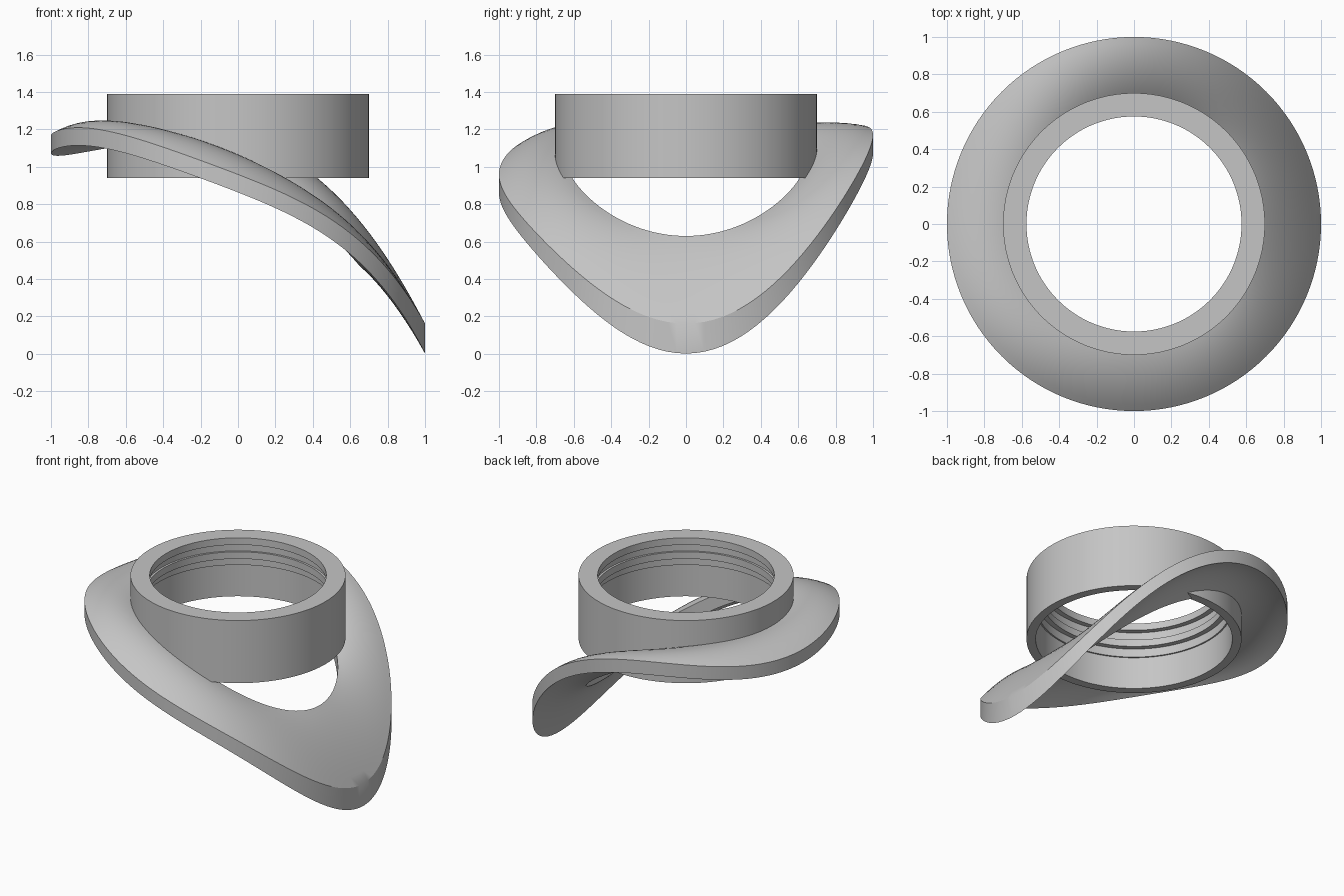
import bpy, bmesh
from math import sin, cos, pi, radians

cube = bpy.data.objects.get("Cube")
if cube:
    bpy.data.objects.remove(cube, do_unlink=True)

SEGMENTS = 128

grey = bpy.data.materials.new("plain grey")
grey.use_nodes = True
colour = (0.56, 0.56, 0.56, 1)
grey.diffuse_color = colour
grey.node_tree.nodes["Principled BSDF"].inputs["Base Color"].default_value = colour


def revolve(name, section):
    """Sweep a closed (radius, z) section, which may vary with angle, round z."""
    bm = bmesh.new()
    loops = []
    for i in range(SEGMENTS):
        a = 2 * pi * i / SEGMENTS
        loops.append([bm.verts.new((r * cos(a), r * sin(a), z)) for r, z in section(a)])
    for i, here in enumerate(loops):
        there = loops[(i + 1) % SEGMENTS]
        for j in range(len(here)):
            k = (j + 1) % len(here)
            bm.faces.new((here[j], there[j], there[k], here[k]))
    bmesh.ops.recalc_face_normals(bm, faces=bm.faces)
    mesh = bpy.data.meshes.new(name)
    bm.to_mesh(mesh)
    bm.free()
    mesh.materials.append(grey)
    obj = bpy.data.objects.new(name, mesh)
    bpy.context.collection.objects.link(obj)
    bpy.ops.object.select_all(action='DESELECT')
    obj.select_set(True)
    bpy.context.view_layer.objects.active = obj
    bpy.ops.object.shade_smooth_by_angle(angle=radians(30))
    return obj


# Collar: straight outer wall, stepped and grooved bore
def collar_section(a):
    return [(0.70, 0.94), (0.70, 1.39), (0.575, 1.39), (0.575, 1.34),
            (0.61, 1.34), (0.61, 1.28), (0.595, 1.28), (0.595, 1.23),
            (0.63, 1.23), (0.63, 1.17), (0.64, 1.17), (0.64, 0.94)]


# Flange: a warped washer that droops steeply towards +x
INNER, OUTER, STEPS = 0.65, 1.0, 10


def inner_height(a):
    return 0.99 - 0.29 * cos(a) - 0.07 * cos(2 * a)


def outer_height(a):
    even = (0.864 - 0.5025 * cos(a) - 0.2 * cos(2 * a)
            + 0.04 * (cos(a) - cos(3 * a)) + 0.015 * (1 - cos(4 * a)))
    odd = 0.068 * sin(a) + 0.022 * sin(2 * a) - 0.037 * sin(3 * a)
    return even + odd


def flange_section(a):
    top, bottom = [], []
    for i in range(STEPS + 1):
        t = i / STEPS
        r = INNER + (OUTER - INNER) * t
        z = inner_height(a) * (1 - t) + outer_height(a) * t + 0.16 * t * (1 - t)
        thickness = 0.095 + 0.065 * ((1 + cos(a)) / 2) ** 6
        top.append((r, z))
        bottom.append((r, z - thickness))
    return top + bottom[::-1]


revolve("collar", collar_section)
revolve("flange", flange_section)
